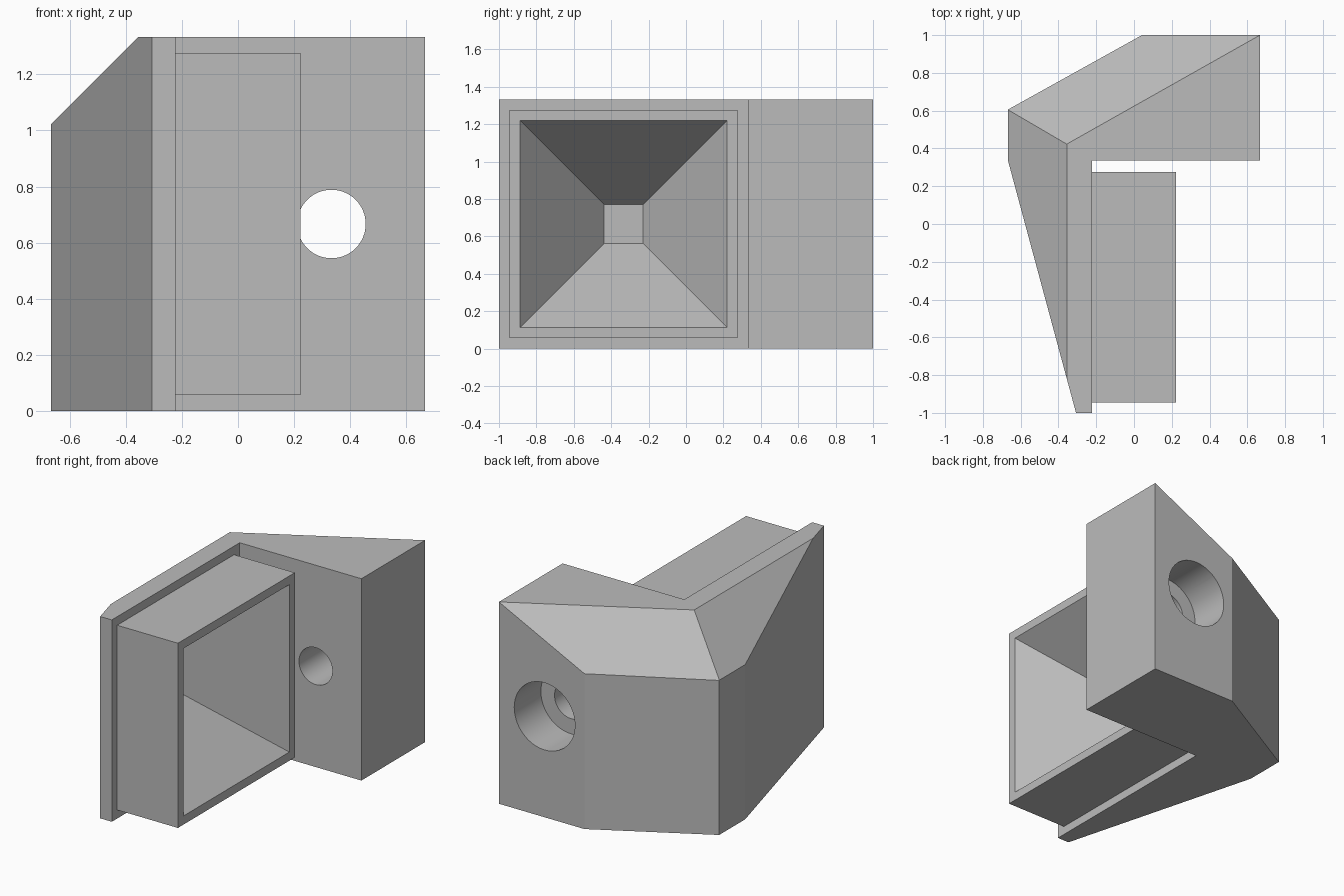
import bpy, bmesh, math
from mathutils import Vector, Matrix

if "Cube" in bpy.data.objects:
    bpy.data.objects.remove(bpy.data.objects["Cube"], do_unlink=True)

HEIGHT = 1.333
MID_Z = HEIGHT / 2
SOCKET_Y = -0.334

grey = bpy.data.materials.new("plain grey")
grey.use_nodes = True
grey.diffuse_color = (0.5, 0.5, 0.5, 1)
grey.node_tree.nodes["Principled BSDF"].inputs["Base Color"].default_value = (0.5, 0.5, 0.5, 1)


def finish(name, bm):
    bmesh.ops.recalc_face_normals(bm, faces=bm.faces)
    mesh = bpy.data.meshes.new(name)
    bm.to_mesh(mesh)
    bm.free()
    mesh.materials.append(grey)
    obj = bpy.data.objects.new(name, mesh)
    bpy.context.collection.objects.link(obj)
    return obj


def chamfer(bm, point, normal):
    """Slice off everything beyond a plane and cap the cut."""
    geom = bm.verts[:] + bm.edges[:] + bm.faces[:]
    cut = bmesh.ops.bisect_plane(bm, geom=geom, plane_co=point, plane_no=normal, clear_outer=True)
    edges = [e for e in cut["geom_cut"] if isinstance(e, bmesh.types.BMEdge)]
    bmesh.ops.contextual_create(bm, geom=edges)


def frustum(name, x0, half0, x1, half1):
    """Square block along x, centred on the socket axis."""
    bm = bmesh.new()
    bmesh.ops.create_cube(bm, size=2)
    for v in bm.verts:
        x, half = (x0, half0) if v.co.x < 0 else (x1, half1)
        v.co = Vector((x, SOCKET_Y + v.co.y * half, MID_Z + v.co.z * half))
    return finish(name, bm)


def bore(name, radius, y0, y1):
    """Round cutter along y, on the screw axis."""
    bm = bmesh.new()
    place = Matrix.Translation((0.333, (y0 + y1) / 2, MID_Z)) @ Matrix.Rotation(math.pi / 2, 4, "X")
    bmesh.ops.create_cone(bm, cap_ends=True, segments=64, radius1=radius, radius2=radius,
                          depth=y1 - y0, matrix=place)
    return finish(name, bm)


def combine(target, tool, operation):
    mod = target.modifiers.new(operation.lower(), "BOOLEAN")
    mod.operation, mod.object, mod.solver = operation, tool, "EXACT"
    bpy.context.view_layer.objects.active = target
    bpy.ops.object.modifier_apply(modifier=mod.name)
    bpy.data.objects.remove(tool, do_unlink=True)


# L-shaped body: thin side flange running back into a thick block
outline = [(-0.307, -1), (-0.222, -1), (-0.222, 0.335), (0.667, 0.335),
           (0.667, 1), (0.042, 1), (-0.667, 0.606), (-0.667, 0.335)]
bm = bmesh.new()
base = bm.faces.new([bm.verts.new((x, y, 0)) for x, y in outline])
top = bmesh.ops.extrude_face_region(bm, geom=[base])["geom"]
bmesh.ops.translate(bm, vec=(0, 0, HEIGHT), verts=[v for v in top if isinstance(v, bmesh.types.BMVert)])
bmesh.ops.recalc_face_normals(bm, faces=bm.faces)

# Sloped top edges on the outer side and the angled back
ridge = Vector((-0.356, 0.423, HEIGHT))
along = (Vector((0.667, 1, HEIGHT)) - ridge).normalized()
chamfer(bm, ridge, Vector((-1, 0, 1)))
chamfer(bm, ridge, Vector((-along.y, along.x, 1)))
body = finish("bracket_body", bm)

# Square socket with a tapering recess
combine(body, frustum("socket", -0.25, 0.61, 0.222, 0.61), "UNION")
slope = (0.553 - 0.104) / 0.555
combine(body, frustum("recess_cutter", -0.333, 0.104, 0.242, 0.553 + slope * 0.02), "DIFFERENCE")

# Counterbored screw hole through the block
combine(body, bore("screw_cutter", 0.122, 0.3, 1.1), "DIFFERENCE")
combine(body, bore("head_cutter", 0.222, 0.722, 1.1), "DIFFERENCE")

bpy.ops.object.select_all(action="DESELECT")
body.select_set(True)
bpy.context.view_layer.objects.active = body
bpy.ops.object.shade_smooth_by_angle(angle=math.radians(12))
